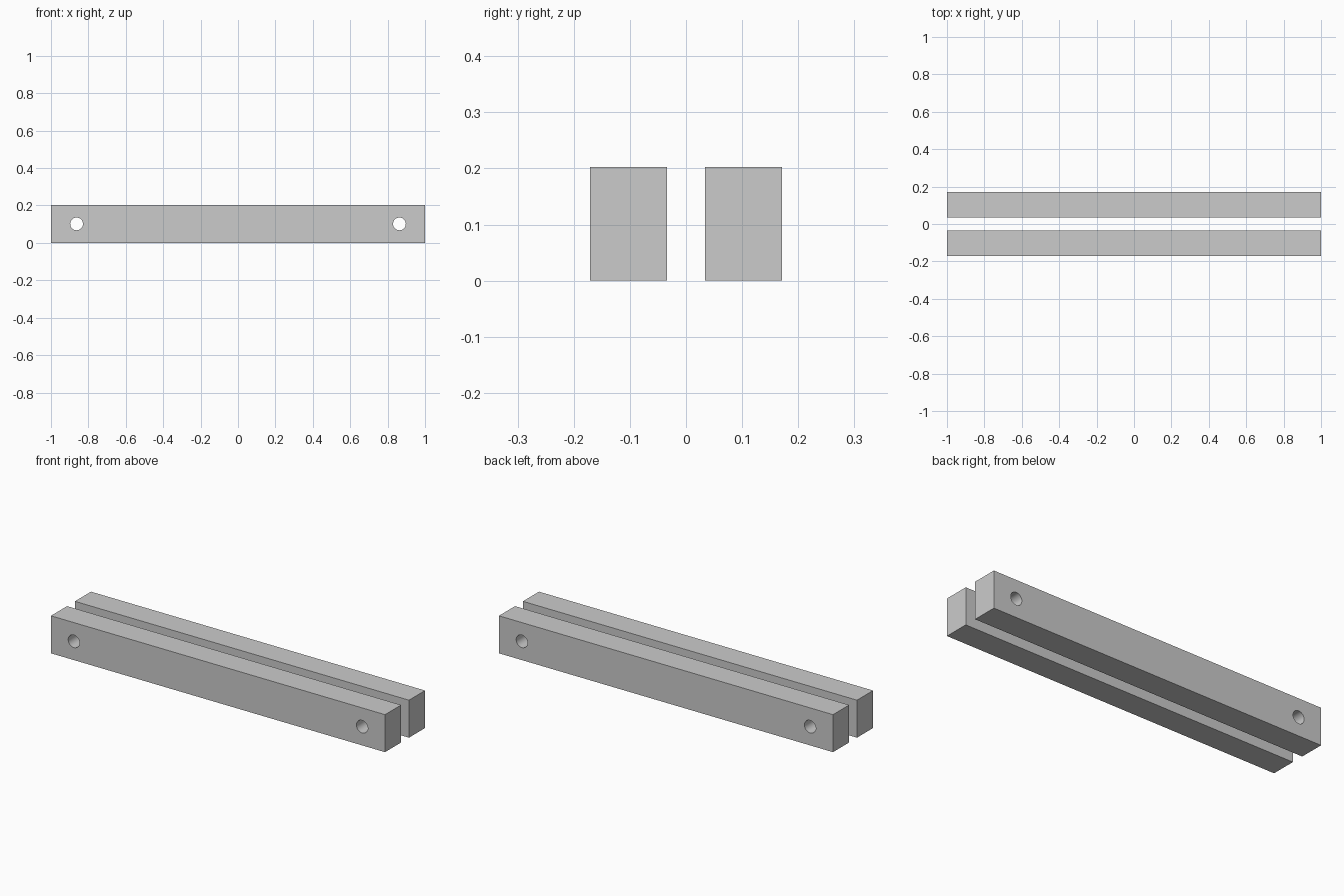
import bpy
import math

if "Cube" in bpy.data.objects:
    bpy.data.objects.remove(bpy.data.objects["Cube"])

LENGTH, HEIGHT = 2.0, 0.203
Y_INNER, Y_OUTER = 0.034, 0.171
HOLE_X, HOLE_R = 0.863, 0.034


def activate(obj):
    bpy.ops.object.select_all(action='DESELECT')
    obj.select_set(True)
    bpy.context.view_layer.objects.active = obj


def drill(obj, x, y):
    # round bolt hole straight through the bar along y
    bpy.ops.mesh.primitive_cylinder_add(vertices=48, radius=HOLE_R, depth=0.3,
                                        location=(x, y, HEIGHT / 2),
                                        rotation=(math.pi / 2, 0, 0))
    cutter = bpy.context.object
    cutter.hide_render = True
    activate(obj)
    mod = obj.modifiers.new("bolt_hole", 'BOOLEAN')
    mod.operation = 'DIFFERENCE'
    mod.solver = 'EXACT'
    mod.object = cutter
    bpy.ops.object.modifier_apply(modifier=mod.name)
    bpy.data.objects.remove(cutter, do_unlink=True)


def bar(name, side):
    y = side * (Y_INNER + Y_OUTER) / 2
    bpy.ops.mesh.primitive_cube_add(size=1, location=(0, y, HEIGHT / 2))
    obj = bpy.context.object
    obj.name = name
    obj.scale = (LENGTH, Y_OUTER - Y_INNER, HEIGHT)
    bpy.ops.object.transform_apply(location=False, rotation=False, scale=True)
    for x in (-HOLE_X, HOLE_X):
        drill(obj, x, y)
    activate(obj)
    bpy.ops.object.shade_smooth_by_angle(angle=math.radians(30))


# Two parallel drilled bars
bar("front_bar", -1)
bar("back_bar", 1)
